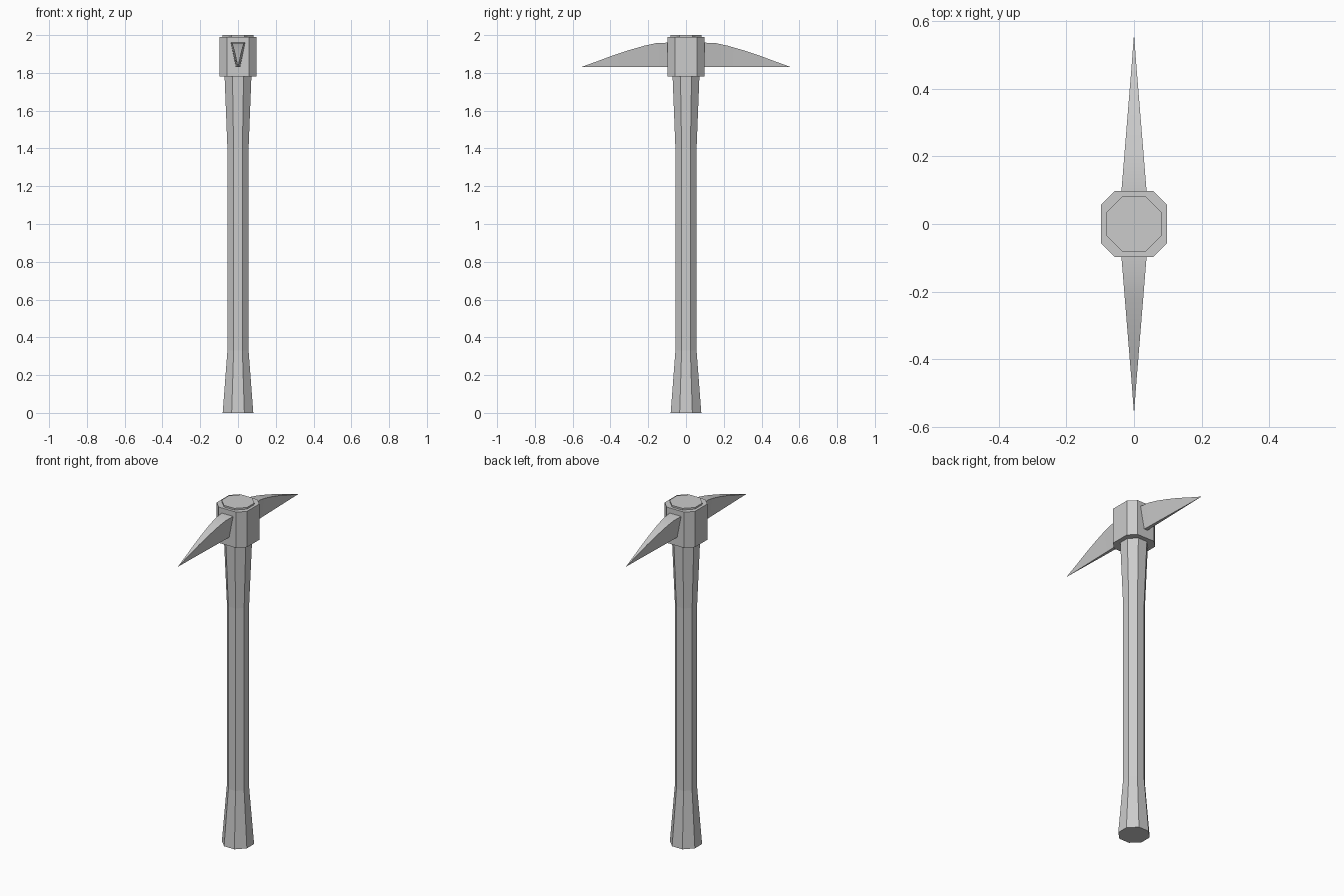
import bpy, bmesh

if "Cube" in bpy.data.objects:
    bpy.data.objects.remove(bpy.data.objects["Cube"])


def loft(name, rings):
    """Skin a list of closed rings and cap both ends."""
    bm = bmesh.new()
    loops = [[bm.verts.new(p) for p in ring] for ring in rings]
    n = len(loops[0])
    for a, b in zip(loops, loops[1:]):
        for i in range(n):
            j = (i + 1) % n
            bm.faces.new((a[i], a[j], b[j], b[i]))
    bm.faces.new(loops[0])
    bm.faces.new(loops[-1])
    bmesh.ops.recalc_face_normals(bm, faces=bm.faces)
    mesh = bpy.data.meshes.new(name)
    bm.to_mesh(mesh)
    bm.free()
    obj = bpy.data.objects.new(name, mesh)
    bpy.context.collection.objects.link(obj)
    return obj


def octagon(r, flat, z):
    """Octagon with flats on the axes: half width r, half flat length."""
    f = flat
    return [(x, y, z) for x, y in ((r, -f), (r, f), (f, r), (-f, r),
                                   (-r, f), (-r, -f), (-f, -r), (f, -r))]


# Flared eight-sided handle
handle = [(0, 0.081), (0.33, 0.056), (1.4, 0.056), (1.78, 0.071), (2.0, 0.082)]
loft("handle", [octagon(r, r * 0.414, z) for z, r in handle])

# Chamfered socket around the top of the handle
loft("head_socket", [octagon(0.098, 0.057, z) for z in (1.78, 1.99)])

# Double-pointed pick: wedge section with an arched top and a straight underside
arch = [(0.1, 1.96), (0.16, 1.957), (0.22, 1.944), (0.3, 1.921),
        (0.38, 1.895), (0.46, 1.865), (0.555, 1.831)]
spine = [(-y, z) for y, z in reversed(arch)] + arch
rings = []
for y, top in spine:
    w = max(0.037 * (0.555 - abs(y)) / 0.455, 0.0005)
    b = w * 0.3
    rings.append([(-w, y, top), (w, y, top), (b, y, 1.83), (-b, y, 1.83)])
pick = loft("pick_blade", rings)
bpy.context.view_layer.objects.active = pick
pick.select_set(True)
bpy.ops.object.shade_smooth_by_angle(angle=0.5)
